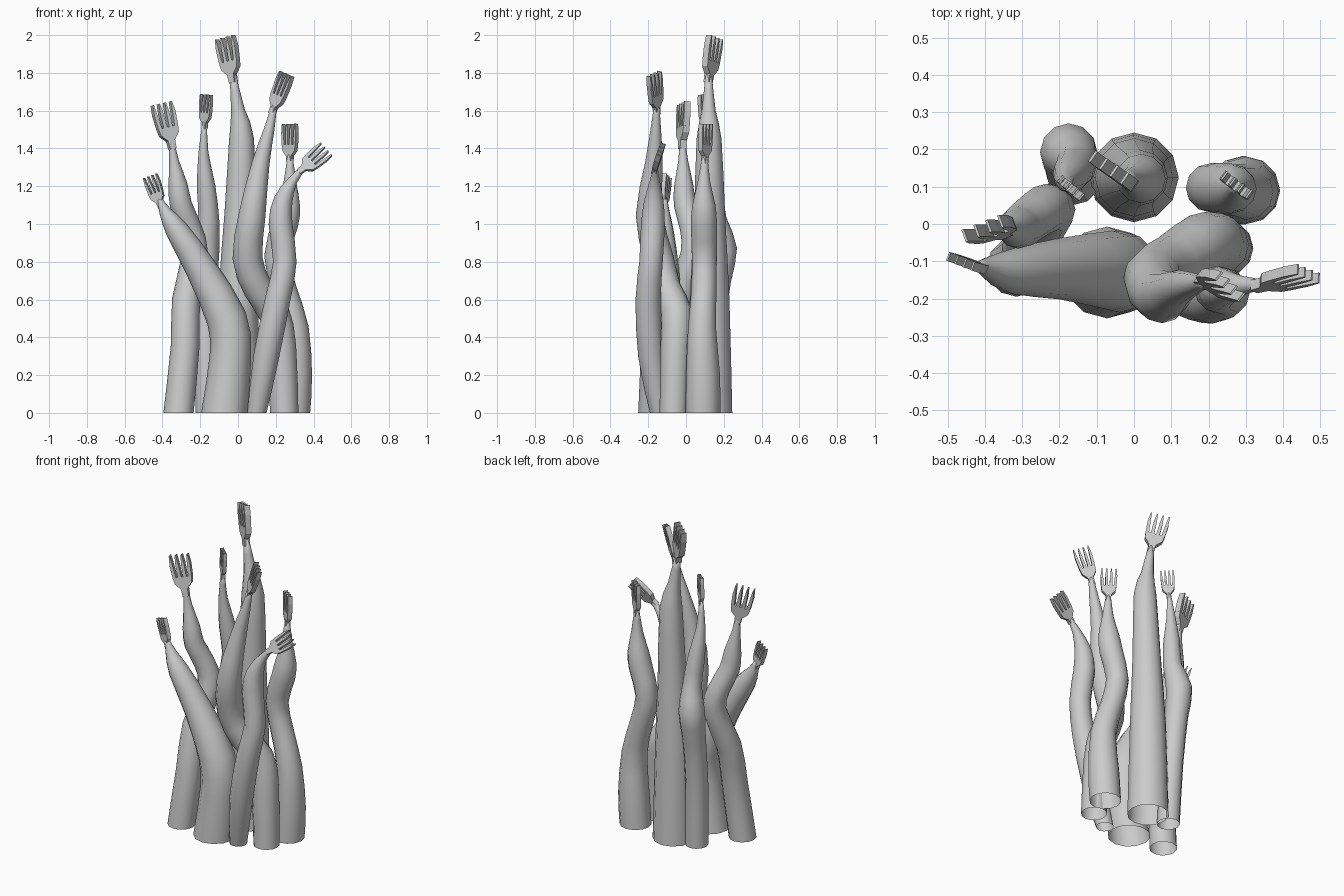
import bpy, bmesh, math
from mathutils import Vector

cube = bpy.data.objects.get("Cube")
if cube:
    bpy.data.objects.remove(cube, do_unlink=True)

SIDES = 12
STEPS = 2

# One plain grey for everything
grey = bpy.data.materials.new("light_grey")
grey.use_nodes = True
grey.diffuse_color = (0.6, 0.6, 0.6, 1)
grey.node_tree.nodes["Principled BSDF"].inputs["Base Color"].default_value = grey.diffuse_color


def finish(name, bm, smooth):
    bmesh.ops.recalc_face_normals(bm, faces=bm.faces)
    mesh = bpy.data.meshes.new(name)
    bm.to_mesh(mesh)
    bm.free()
    mesh.materials.append(grey)
    for poly in mesh.polygons:
        poly.use_smooth = smooth
    obj = bpy.data.objects.new(name, mesh)
    bpy.context.collection.objects.link(obj)


def spline(points):
    """Smooth path through (x, y, z, radius) points."""
    pts = [Vector(p) for p in points]
    ends = [pts[0]] + pts + [pts[-1]]
    path = []
    for a, b, c, d in zip(ends, ends[1:], ends[2:], ends[3:]):
        for i in range(STEPS):
            t = i / STEPS
            path.append(b + (c - a) * t / 2 + (a * 2 - b * 5 + c * 4 - d) * t**2 / 2
                        + (b * 3 - a - c * 3 + d) * t**3 / 2)
    return path + [pts[-1]]


def stalk(name, points):
    """Tapering bent tube, open and level at the floor."""
    path = spline(points)
    bm = bmesh.new()
    rings = []
    for i, p in enumerate(path):
        ahead, behind = path[min(i + 1, len(path) - 1)], path[max(i - 1, 0)]
        axis = (ahead - behind).to_3d().normalized() if i else Vector((0, 0, 1))
        turn = Vector((0, 0, 1)).rotation_difference(axis)
        ring = []
        for k in range(SIDES):
            a = math.tau * k / SIDES
            rim = Vector((math.cos(a), math.sin(a), 0)) * p.w
            ring.append(bm.verts.new(p.to_3d() + turn @ rim))
        rings.append(ring)
    for low, high in zip(rings, rings[1:]):
        for k in range(SIDES):
            n = (k + 1) % SIDES
            bm.faces.new((low[k], low[n], high[n], high[k]))
    bm.faces.new(rings[-1])
    finish(name, bm, True)


def prism(bm, outline, place):
    """Solid plate from a fork-plane outline."""
    front, back = ([bm.verts.new(place(s, w, d)) for s, w in outline] for d in (-1, 1))
    bm.faces.new(front)
    bm.faces.new(back[::-1])
    for k in range(len(front)):
        n = (k + 1) % len(front)
        bm.faces.new((front[k], back[k], back[n], front[n]))


def fork(name, neck, tip, across, width):
    """Four-tined flat fork: neck and palm plate, then tapering tines."""
    neck, tip, across = Vector(neck), Vector(tip), Vector(across)
    along = tip - neck
    u = along.normalized()
    side = (across - u * across.dot(u)).normalized()
    normal = side.cross(u)
    depth = width * 0.13

    def place(s, w, d):
        return neck + along * s + side * (w * width) + normal * (d * depth)

    bm = bmesh.new()
    half = [(-0.1, 0.13), (0.1, 0.15), (0.25, 0.38), (0.42, 0.42)]
    prism(bm, half + [(s, -w) for s, w in reversed(half)], place)
    for k in range(4):
        root, end = (k - 1.5) * 0.23, (k - 1.5) * 0.26
        prism(bm, [(0.4, root - 0.075), (0.4, root + 0.075), (0.75, end + 0.065),
                   (1, end + 0.025), (1, end - 0.025), (0.75, end - 0.065)], place)
    finish(name, bm, False)


# Tall back stalk
stalk("tall_stalk", [(0, .125, 0, .12), (0, .125, .6, .105), (.01, .125, 1.05, .082),
                     (.019, .122, 1.45, .066), (0, .12, 1.6, .037), (-.028, .12, 1.79, .017)])
fork("tall_fork", (-.028, .12, 1.77), (-.068, .152, 1.988), (.8, -.55, 0), .135)

# Back right stalk
stalk("back_right_stalk", [(-.158, .118, 0, .066), (-.17, .135, .4, .066), (-.175, .17, .7, .068),
                           (-.175, .193, .87, .077), (-.155, .16, 1.02, .056),
                           (-.169, .135, 1.2, .049), (-.183, .112, 1.38, .026),
                           (-.176, .1, 1.54, .012)])
fork("back_right_fork", (-.176, .1, 1.52), (-.167, .095, 1.685), (.75, -.65, 0), .088)

# Outer right stalk
stalk("outer_right_stalk", [(-.315, -.115, 0, .08), (-.28, -.085, .35, .076),
                            (-.275, -.035, .6, .074), (-.226, .04, .84, .069),
                            (-.256, .03, .98, .063), (-.302, -.005, 1.1, .059),
                            (-.318, -.012, 1.21, .05), (-.34, -.015, 1.34, .025),
                            (-.355, -.02, 1.46, .014)])
fork("outer_right_fork", (-.352, -.02, 1.42), (-.406, -.012, 1.638), (.93, .35, 0.1), .135)

# Broad front stalk leaning right
stalk("broad_stalk", [(-.072, -.13, 0, .123), (-.04, -.13, .3, .11), (-.06, -.125, .5, .107),
                      (-.2, -.12, .77, .082), (-.325, -.127, .97, .061), (-.388, -.118, 1.07, .031),
                      (-.418, -.113, 1.14, .012)])
fork("broad_fork", (-.412, -.115, 1.1), (-.465, -.1, 1.255), (.93, -.36, .3), .095)

# Front stalk with a wide bend
stalk("bent_stalk", [(.245, -.065, 0, .075), (.228, -.055, .35, .08), (.19, -.05, .53, .083),
                     (.105, -.105, .66, .079), (.05, -.145, .82, .079), (.075, -.195, 1.05, .071),
                     (.12, -.17, 1.32, .047), (.165, -.16, 1.5, .028), (.193, -.155, 1.63, .014)])
fork("bent_fork", (.185, -.155, 1.6), (.258, -.168, 1.795), (.69, -.64, -.29), .11)

# Slim front stalk leaning left
stalk("slim_stalk", [(.1, -.14, 0, .051), (.15, -.185, .3, .068), (.21, -.2, .6, .067),
                     (.248, -.185, .8, .062), (.225, -.175, 1, .063), (.24, -.17, 1.13, .05),
                     (.29, -.165, 1.23, .026), (.35, -.162, 1.3, .013)])
fork("slim_fork", (.335, -.165, 1.285), (.468, -.133, 1.395), (.6, -.25, -.65), .11)

# Back left stalk
stalk("back_left_stalk", [(.29, .09, 0, .092), (.302, .09, .2, .09), (.3, .085, .45, .074),
                          (.245, .095, .65, .067), (.205, .097, .83, .066), (.25, .095, 1, .069),
                          (.268, .095, 1.1, .061), (.275, .095, 1.22, .034), (.275, .1, 1.37, .013)])
fork("back_left_fork", (.275, .1, 1.34), (.275, .105, 1.53), (.8, -.6, 0), .105)
